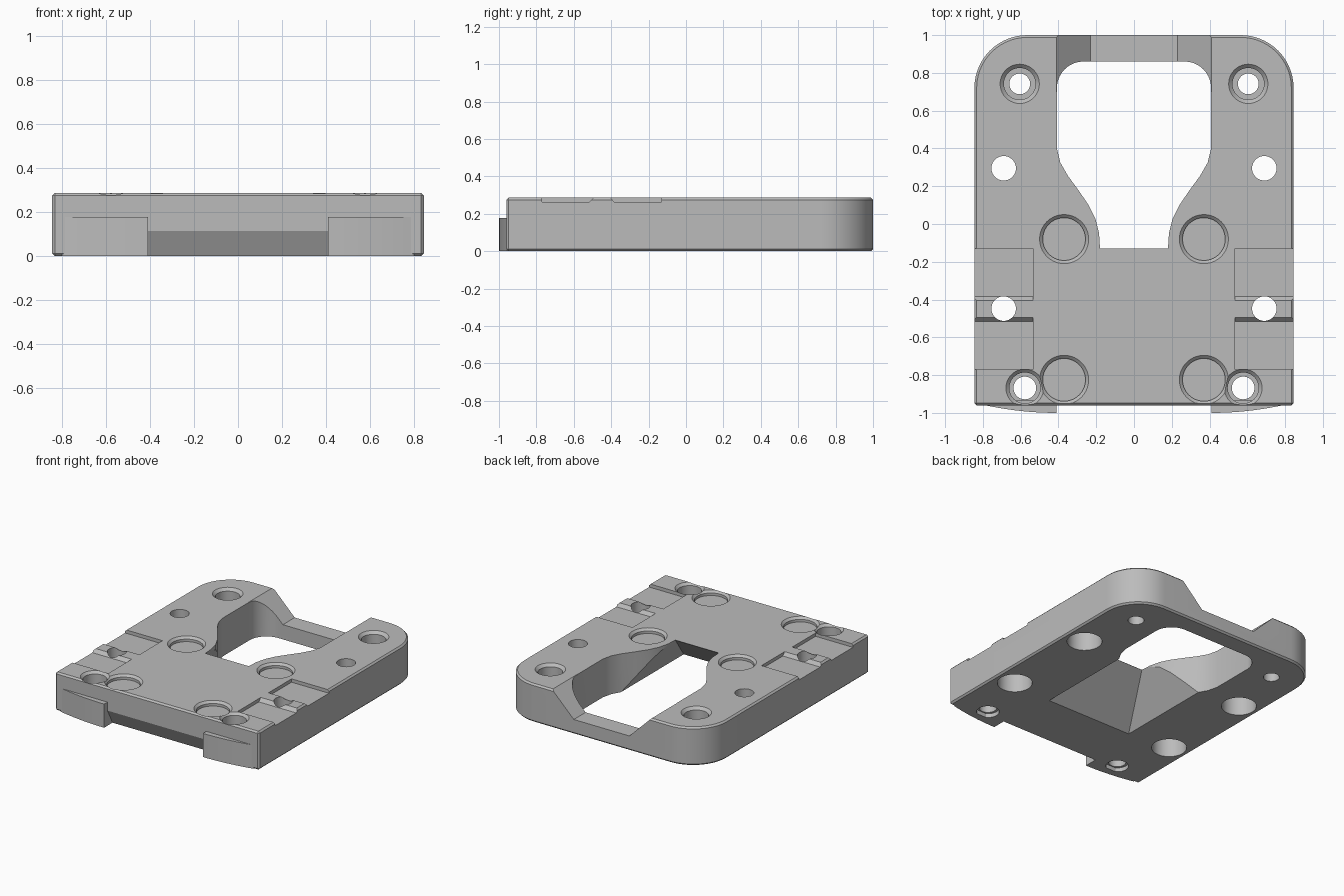
import bpy, bmesh, math
from mathutils import Vector

if "Cube" in bpy.data.objects:
    bpy.data.objects.remove(bpy.data.objects["Cube"], do_unlink=True)

grey = bpy.data.materials.new("plain grey")
grey.use_nodes = True
grey.diffuse_color = (0.5, 0.5, 0.5, 1)
grey.node_tree.nodes["Principled BSDF"].inputs["Base Color"].default_value = (0.5, 0.5, 0.5, 1)

TOP = 0.287


def make(name, bm):
    bmesh.ops.recalc_face_normals(bm, faces=bm.faces)
    mesh = bpy.data.meshes.new(name)
    bm.to_mesh(mesh)
    bm.free()
    mesh.materials.append(grey)
    ob = bpy.data.objects.new(name, mesh)
    bpy.context.scene.collection.objects.link(ob)
    return ob


def prism(name, outline, low, high, axis="z"):
    """Extrude a 2D outline along z (xy), y (xz) or x (yz)."""
    place = {"z": lambda a, b, d: (a, b, d),
             "y": lambda a, b, d: (a, d, b),
             "x": lambda a, b, d: (d, a, b)}[axis]
    bm = bmesh.new()
    face = bm.faces.new([bm.verts.new(place(a, b, low)) for a, b in outline])
    ext = bmesh.ops.extrude_face_region(bm, geom=[face])
    move = Vector(place(0, 0, high - low))
    bmesh.ops.translate(bm, vec=move, verts=[v for v in ext["geom"] if isinstance(v, bmesh.types.BMVert)])
    return make(name, bm)


def lathe(name, profile, x, y, sides=40):
    """Closed turned solid from (radius, z) points."""
    bm = bmesh.new()
    rings = [[bm.verts.new((x + r * math.cos(math.tau * i / sides),
                            y + r * math.sin(math.tau * i / sides), z))
              for i in range(sides)] for r, z in profile]
    for a, b in zip(rings, rings[1:]):
        for i in range(sides):
            j = (i + 1) % sides
            bm.faces.new((a[i], a[j], b[j], b[i]))
    bm.faces.new(rings[0])
    bm.faces.new(rings[-1])
    return make(name, bm)


def arc(cx, cy, r, steps=14):
    return [(cx + r * math.cos(math.pi / 2 * i / steps),
             cy + r * math.sin(math.pi / 2 * i / steps)) for i in range(steps + 1)]


def mirrored(half):
    return half + [(-x, y) for x, y in reversed(half)]


# Plate with rounded back corners and a fine chamfer all round
body = prism("base_plate", mirrored([(0.845, -0.96)] + arc(0.565, 0.72, 0.28)), 0, TOP)
bevel = body.modifiers.new("edge_chamfer", "BEVEL")
bevel.width = 0.012
bevel.segments = 1
bevel.limit_method = "ANGLE"
bevel.angle_limit = math.radians(40)

cutters = []

# Keyhole opening through the plate
neck = [(0.18, -0.13), (0.185, -0.05), (0.205, 0.03), (0.24, 0.1), (0.295, 0.18),
        (0.35, 0.255), (0.39, 0.325), (0.408, 0.4)]
cutters.append(prism("keyhole_cut", mirrored(neck + arc(0.268, 0.72, 0.14)), -0.1, 0.5))

# Tapered ramp pocket under the keyhole's front edge
bm = bmesh.new()
loops = []
for z in (-0.05, TOP - 0.0005):
    t = z / TOP
    w, front = 0.355 - 0.175 * t, -0.48 + 0.35 * t
    loops.append([bm.verts.new(p) for p in
                  ((-w, front, z), (w, front, z), (w, 0.36, z), (-w, 0.36, z))])
for i in range(4):
    j = (i + 1) % 4
    bm.faces.new((loops[0][i], loops[0][j], loops[1][j], loops[1][i]))
bm.faces.new(loops[0])
bm.faces.new(loops[1])
cutters.append(make("ramp_cut", bm))

# Sloped notch in the back wall
cutters.append(prism("back_notch_cut", mirrored([(0.23, 0.11), (0.41, TOP), (0.41, 0.4)]),
                     0.7, 1.1, "y"))

# Slanted undercut between the front feet
cutters.append(prism("front_undercut", [(-0.895, -0.02), (-0.9, 0), (-0.961, 0.115), (-1.1, 0.115), (-1.1, -0.02)],
                     -0.41, 0.41, "x"))

for s in (1, -1):
    # Counterbored screw holes at the back and front corners
    cutters.append(lathe("back_screw_cut", [(0.055, -0.1), (0.055, 0.13), (0.084, 0.13),
                         (0.084, TOP - 0.02), (0.104, TOP), (0.104, 0.4)], s * 0.605, 0.742))
    cutters.append(lathe("front_screw_cut", [(0.078, -0.1), (0.078, 0.03), (0.06, 0.03), (0.06, 0.13),
                         (0.082, 0.13), (0.082, TOP - 0.018), (0.1, TOP), (0.1, 0.4)],
                         s * 0.578, -0.868))
    # Pin holes with wide bores from below
    for y in (0.295, -0.448):
        cutters.append(lathe("pin_hole_cut", [(0.12, -0.1), (0.12, 0.15), (0.065, 0.15),
                             (0.065, 0.4)], s * 0.69, y))
    # Shallow round seats in the top
    for y in (-0.08, -0.825):
        cutters.append(lathe("round_seat_cut", [(0.113, TOP - 0.035), (0.113, TOP - 0.016),
                             (0.13, TOP), (0.13, 0.4)], s * 0.37, y))
    # Side recesses, leaving a sloped rib between them
    low, high = sorted((s * 0.535, s * 1.0))
    for end, foot, crest in ((-0.77, -0.517, -0.493), (-0.13, -0.383, -0.405)):
        cutters.append(prism("side_recess_cut", [(end, 0.262), (foot, 0.262), (crest, TOP + 0.001),
                             (crest, 0.4), (end, 0.4)], low, high, "x"))

for c in cutters:
    mod = body.modifiers.new(c.name, "BOOLEAN")
    mod.operation = "DIFFERENCE"
    mod.solver = "EXACT"
    mod.object = c

# Bake the cuts, then drop the cutters
bpy.context.view_layer.update()
done = bpy.data.meshes.new_from_object(body.evaluated_get(bpy.context.evaluated_depsgraph_get()))
body.modifiers.clear()
body.data = done
done.materials.clear()
done.materials.append(grey)
for p in done.polygons:
    p.material_index = 0
for c in cutters:
    bpy.data.objects.remove(c, do_unlink=True)

# Curved front feet
parts = [body]
for s, side in ((1, "left"), (-1, "right")):
    bow = [(0.41 + 0.39 * i / 10, -1.0 + 0.043 * (i / 10) ** 2) for i in range(11)]
    outline = [(s * x, y) for x, y in bow + [(0.8, -0.935), (0.41, -0.935)]]
    parts.append(prism(side + "_front_foot", outline, 0, 0.177))

# Smooth the rounded walls, keep edges sharp
bpy.ops.object.select_all(action="DESELECT")
for ob in parts:
    ob.select_set(True)
bpy.context.view_layer.objects.active = body
bpy.ops.object.shade_smooth_by_angle(angle=math.radians(25))
